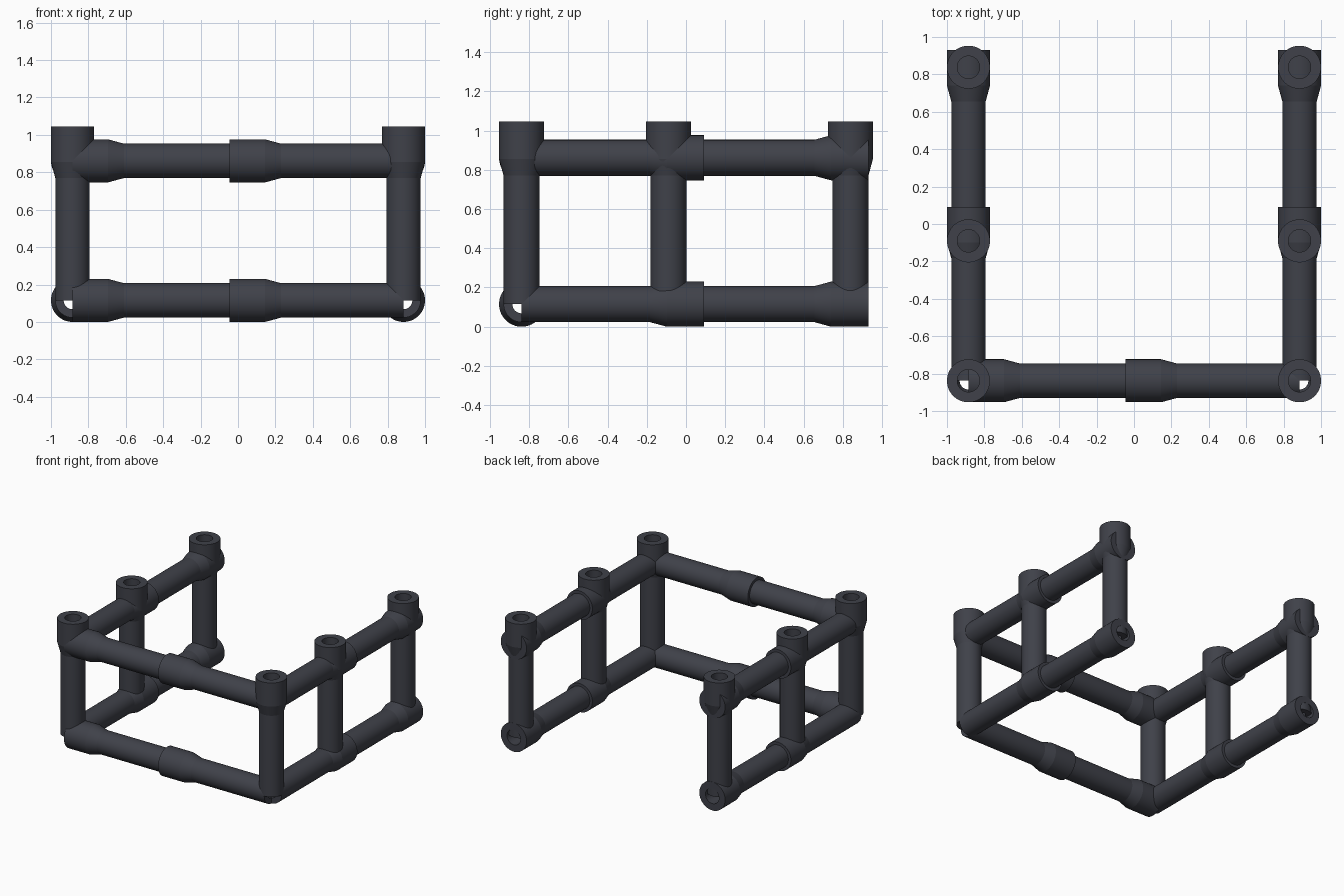
import bpy, bmesh, math
from mathutils import Vector

if "Cube" in bpy.data.objects:
    bpy.data.objects.remove(bpy.data.objects["Cube"])

SIDES = 64
LENGTH = 0.93
X, Y = 0.885, 0.838           # corner post positions
Z_LOW, Z_HIGH = 0.115, 0.861  # rail heights

mat = bpy.data.materials.new("dark_plastic")
mat.diffuse_color = (0.05, 0.053, 0.067, 1)
mat.use_nodes = True
mat.node_tree.nodes["Principled BSDF"].inputs["Base Color"].default_value = mat.diffuse_color

# Pipe cross-section (radius, distance from socket mouth), closed loop
PROFILE = [(0.115, 0), (0.115, 0.19), (0.092, 0.275), (0.092, LENGTH),
           (0.047, LENGTH), (0.047, 0.22), (0.06, 0.19), (0.06, 0)]


def make_pipe_mesh():
    bm = bmesh.new()
    rings = []
    for r, d in PROFILE:
        rings.append([bm.verts.new((r * math.cos(2 * math.pi * i / SIDES),
                                    r * math.sin(2 * math.pi * i / SIDES), d))
                      for i in range(SIDES)])
    for a, b in zip(rings, rings[1:] + rings[:1]):
        for i in range(SIDES):
            j = (i + 1) % SIDES
            bm.faces.new((a[i], a[j], b[j], b[i]))
    bmesh.ops.recalc_face_normals(bm, faces=bm.faces)
    mesh = bpy.data.meshes.new("socket_pipe")
    bm.to_mesh(mesh)
    bm.free()
    mesh.materials.append(mat)
    return mesh


pipe_mesh = make_pipe_mesh()


def pipe(name, mouth, direction):
    """Hollow pipe with its flared socket mouth at a point, running along direction."""
    ob = bpy.data.objects.new(name, pipe_mesh)
    ob.location = mouth
    ob.rotation_euler = Vector(direction).to_track_quat('Z', 'Y').to_euler()
    bpy.context.collection.objects.link(ob)
    return ob


for level, z in (("lower", Z_LOW), ("upper", Z_HIGH)):
    # Front rails, two pipes plugged end to end
    first = pipe(f"{level}_front_rail_left", (-X, -Y, z), (1, 0, 0))
    pipe(f"{level}_front_rail_right", (X - LENGTH, -Y, z), (1, 0, 0))
    # Side rails, sockets facing the back
    for side, x in (("left", -X), ("right", X)):
        pipe(f"{level}_{side}_rail_back", (x, 0.93, z), (0, -1, 0))
        pipe(f"{level}_{side}_rail_front", (x, LENGTH - Y, z), (0, -1, 0))

# Upright posts, sockets facing up
for side, x in (("left", -X), ("right", X)):
    for place, y in (("front", -Y), ("middle", -0.09), ("back", Y)):
        pipe(f"{side}_{place}_post", (x, y, Z_LOW + LENGTH), (0, 0, -1))

# Smooth barrels with crisp rims (mesh is shared by all pipes)
bpy.context.view_layer.objects.active = first
first.select_set(True)
bpy.ops.object.shade_smooth_by_angle(angle=math.radians(12))
